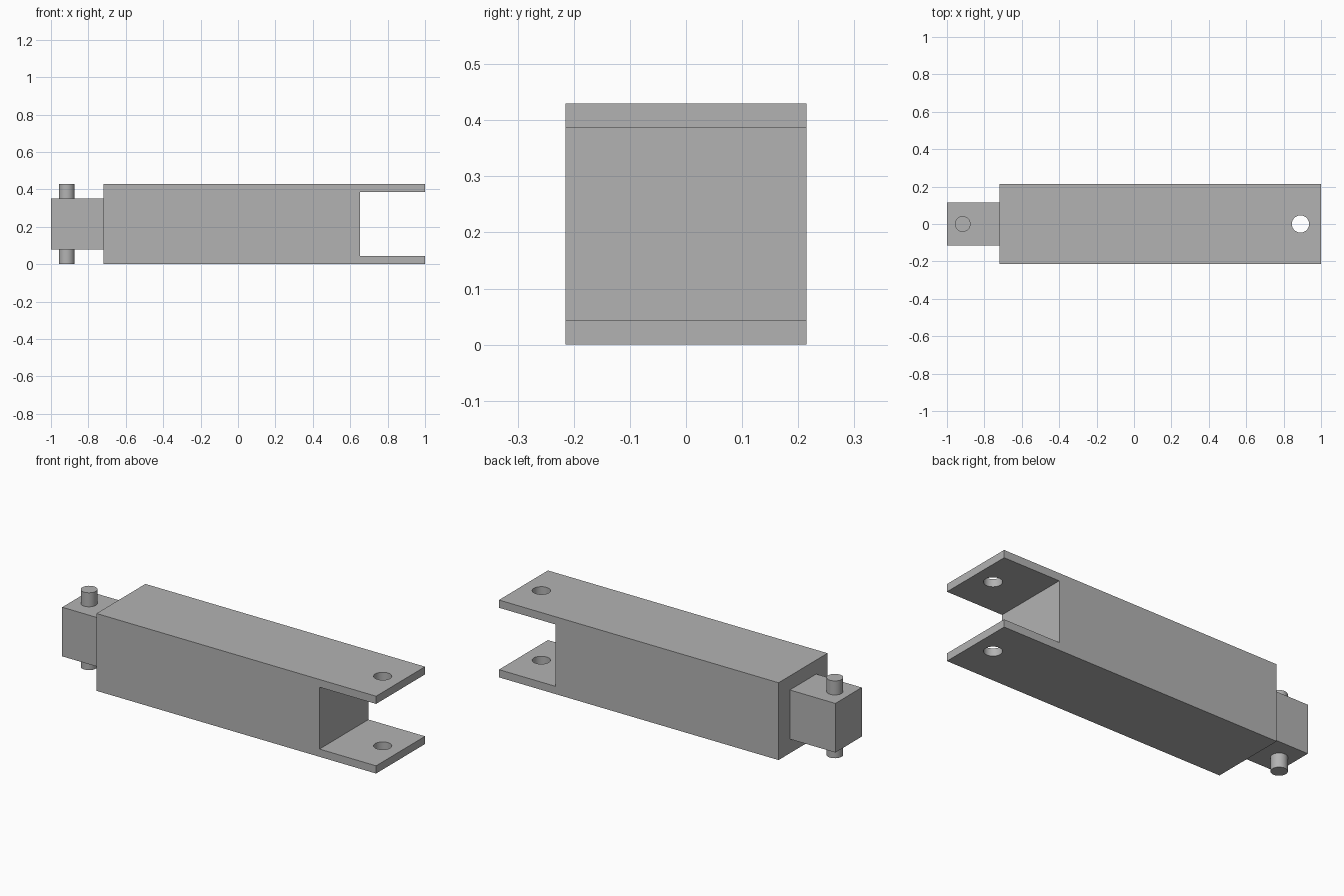
import bpy, bmesh

old = bpy.data.objects.get("Cube")
if old:
    bpy.data.objects.remove(old)

HALF = 0.215          # half of the square section
HEIGHT = 2 * HALF
PLATE = 0.043         # fork plate thickness

grey = bpy.data.materials.new("plain grey")
grey.use_nodes = True
GREY = (0.45, 0.45, 0.45, 1)
grey.diffuse_color = GREY
grey.node_tree.nodes["Principled BSDF"].inputs["Base Color"].default_value = GREY


def make_object(name, bm):
    bmesh.ops.recalc_face_normals(bm, faces=bm.faces)
    mesh = bpy.data.meshes.new(name)
    bm.to_mesh(mesh)
    bm.free()
    mesh.materials.append(grey)
    obj = bpy.data.objects.new(name, mesh)
    bpy.context.collection.objects.link(obj)
    return obj


def prism(name, outline, half_width):
    """Extrude an x-z outline along y."""
    bm = bmesh.new()
    face = bm.faces.new([bm.verts.new((x, -half_width, z)) for x, z in outline])
    side = bmesh.ops.extrude_face_region(bm, geom=[face])["geom"]
    verts = [v for v in side if isinstance(v, bmesh.types.BMVert)]
    bmesh.ops.translate(bm, verts=verts, vec=(0, 2 * half_width, 0))
    return make_object(name, bm)


def cylinder(name, x, radius, depth):
    """Upright round bar centred on the section."""
    bm = bmesh.new()
    bmesh.ops.create_cone(bm, cap_ends=True, segments=48, radius1=radius,
                          radius2=radius, depth=depth)
    bmesh.ops.translate(bm, verts=bm.verts, vec=(x, 0, HALF))
    return make_object(name, bm)


def smooth(obj):
    bpy.ops.object.select_all(action="DESELECT")
    obj.select_set(True)
    bpy.context.view_layer.objects.active = obj
    bpy.ops.object.shade_smooth_by_angle(angle=0.6)


# Square beam with a fork cut into its left end
BACK, NOTCH, TIP = -0.72, 0.652, 1.0
beam = prism("forked_beam", [
    (BACK, 0), (TIP, 0), (TIP, PLATE), (NOTCH, PLATE),
    (NOTCH, HEIGHT - PLATE), (TIP, HEIGHT - PLATE), (TIP, HEIGHT), (BACK, HEIGHT)], HALF)

# Pin hole through both fork plates
cutter = cylinder("hole_cutter", 0.89, 0.046, 0.6)
cutter.hide_render = True
cutter.hide_viewport = True
hole = beam.modifiers.new("pin hole", "BOOLEAN")
hole.operation = "DIFFERENCE"
hole.solver = "EXACT"
hole.object = cutter
bpy.context.view_layer.objects.active = beam
bpy.ops.object.modifier_apply(modifier=hole.name)
bpy.data.objects.remove(cutter)
smooth(beam)

# Narrow tongue at the other end, with its pin
LOW, HIGH = 0.079, 0.352
prism("tongue", [(-1, LOW), (BACK, LOW), (BACK, HIGH), (-1, HIGH)], 0.116)
smooth(cylinder("hinge_pin", -0.916, 0.042, HEIGHT))
